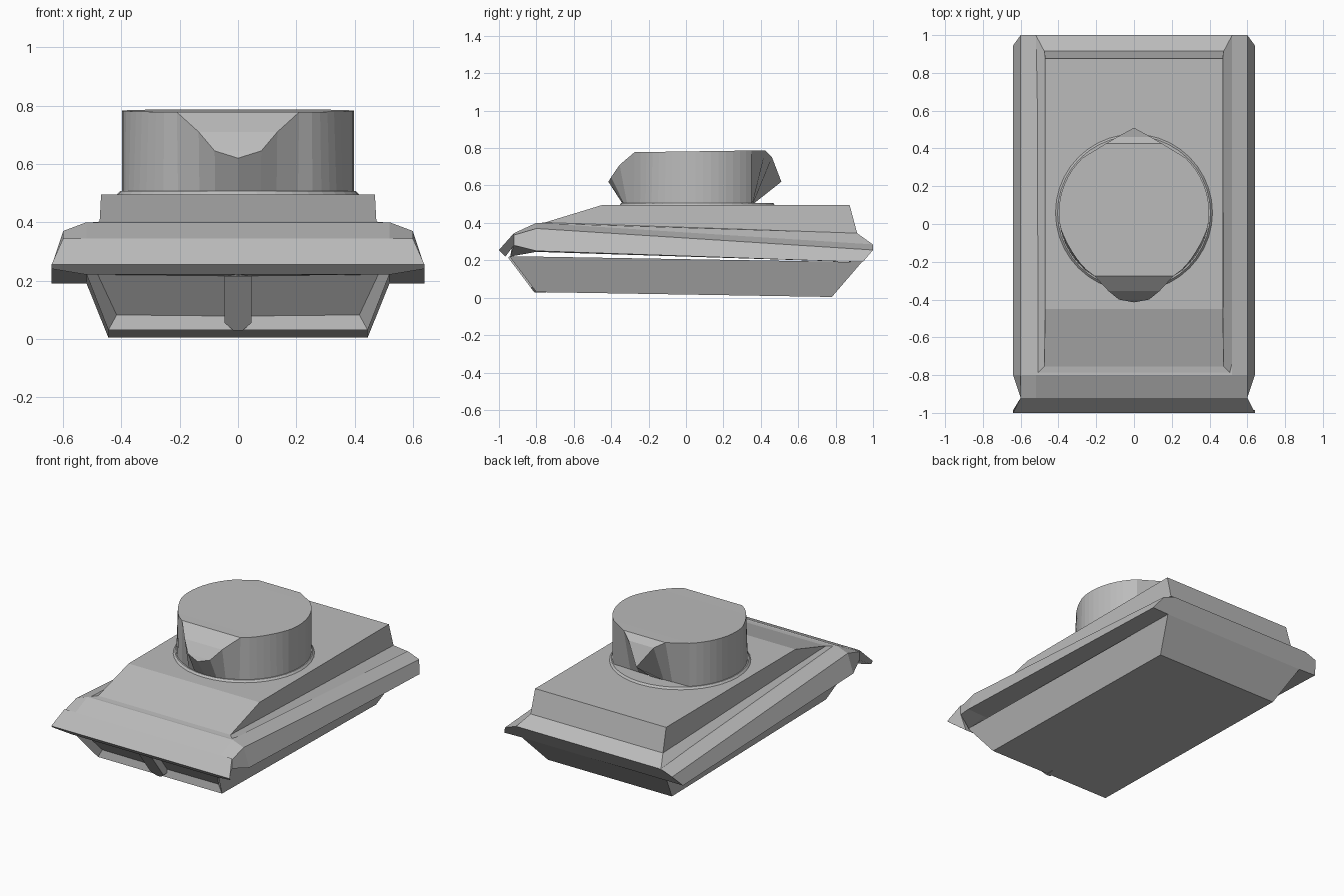
import bpy, bmesh, math

if "Cube" in bpy.data.objects:
    bpy.data.objects.remove(bpy.data.objects["Cube"])

grey = bpy.data.materials.new("armour_grey")
grey.diffuse_color = (0.5, 0.5, 0.5, 1)
grey.use_nodes = True
grey.node_tree.nodes["Principled BSDF"].inputs["Base Color"].default_value = grey.diffuse_color


def finish(name, bm):
    bmesh.ops.remove_doubles(bm, verts=bm.verts, dist=0.0005)
    bmesh.ops.recalc_face_normals(bm, faces=bm.faces)
    me = bpy.data.meshes.new(name)
    bm.to_mesh(me)
    bm.free()
    me.materials.append(grey)
    ob = bpy.data.objects.new(name, me)
    bpy.context.collection.objects.link(ob)
    return ob


def loft(name, rings):
    """Skin closed rings of points and cap both ends."""
    bm = bmesh.new()
    vs = [[bm.verts.new(p) for p in r] for r in rings]
    n = len(rings[0])
    for a, b in zip(vs, vs[1:]):
        for i in range(n):
            j = (i + 1) % n
            bm.faces.new((a[i], a[j], b[j], b[i]))
    bm.faces.new(vs[0])
    bm.faces.new(vs[-1])
    return finish(name, bm)


def mirrored(half):
    return half + [(-x, y, z) for x, y, z in reversed(half)]


def rect(w, y0, z0, y1, z1):
    return [(-w, y0, z0), (w, y0, z0), (w, y1, z1), (-w, y1, z1)]


# Track guards: sloping slab with bevelled outer sides
loft("track_guards", [
    mirrored([(.52, -.92, .345), (.60, -.92, .335), (.60, -.92, .28), (.52, -.94, .22)]),
    mirrored([(.52, -.80, .40), (.60, -.80, .37), (.64, -.80, .25), (.52, -.80, .245)]),
    mirrored([(.52, 1.0, .285), (.60, 1.0, .255), (.64, .945, .19), (.52, .94, .19)]),
])

# Flared lip across the nose
loft("nose_lip", [
    [(s * w, y, z) for w, y, z in
     ((.60, -.92, .345), (.64, -1.0, .255), (.64, -.985, .24), (.52, -.965, .22), (.60, -.92, .28))]
    for s in (-1, 1)])

# Upper hull: sloped rim and superstructure
loft("upper_hull", [
    rect(.52, -.80, .398, 1.0, .284),
    rect(.475, -.755, .402, .915, .345),
    rect(.47, -.45, .495, .875, .495),
])

# Lower hull with two recessed panels on the front plate
bm = bmesh.new()
cols = []
for x_top, x_bot in ((-.52, -.445), (0, 0), (.52, .445)):
    cols.append([bm.verts.new(p) for p in (
        (x_top, -.945, .222), (x_bot, -.80, .03), (x_bot, .78, .004),
        (x_top, .94, .19))])
front = []
for a, b in zip(cols, cols[1:]):
    for i in range(4):
        j = (i + 1) % 4
        f = bm.faces.new((a[i], a[j], b[j], b[i]))
        if i == 0:
            front.append(f)
for c in (cols[0], cols[-1]):
    bm.faces.new(c)
bmesh.ops.recalc_face_normals(bm, faces=bm.faces)
bmesh.ops.inset_individual(bm, faces=front, thickness=.048, depth=-.035)
finish("lower_hull", bm)

# Divider rib between the front panels
outline = [(-.047, .215), (-.047, .055), (-.015, .028), (.015, .028), (.047, .055), (.047, .215)]
loft("front_rib", [[(x, -.80 - (z - .03) * .755 + d, z) for x, z in outline] for d in (-.012, .05)])

# Turret ring
loft("turret_ring", [[(r * math.cos(a * math.pi / 20), .06 + r * math.sin(a * math.pi / 20), z)
                      for a in range(40)] for r, z in ((.42, .49), (.405, .507))])

# Turret: round base rising to a beaked rim at front and rear
CY, R = .06, .398
rim = [(0, -.415, .62), (.08, -.40, .645), (.135, -.355, .71), (.21, -.275, .778)]
base = [(x * .98, CY - math.sqrt(R * R - x * x), .50) for x, y, z in rim]
steps = 16
a0, a1 = math.radians(-50), math.radians(47)
for i in range(steps + 1):
    a = a0 + (a1 - a0) * i / steps
    x, y = R * math.cos(a), CY + R * math.sin(a)
    t = max(0, min(1, (-.02 - y) / .25))
    k = 1 - .10 * t * (1 - t)
    rim.append((x * k, CY + (y - CY) * k, .778 + .010 * (y + .275) / .7))
    base.append((x, y, .50))
rim += [(.15, .425, .787), (.09, .46, .75), (0, .51, .62)]
base += [(.15, .355, .50), (.09, .357, .50), (0, .358, .50)]
bm = bmesh.new()
L, Rt, LB, RB = [[bm.verts.new((s * x, y, z)) for x, y, z in pts]
                 for pts, s in ((rim, -1), (rim, 1), (base, -1), (base, 1))]
for i in range(len(rim) - 1):
    for a, b in ((L, Rt), (RB, LB), (LB, L), (Rt, RB)):
        bm.faces.new((a[i], a[i + 1], b[i + 1], b[i]))
bmesh.ops.dissolve_degenerate(bm, dist=.0005, edges=bm.edges)
finish("turret", bm)
